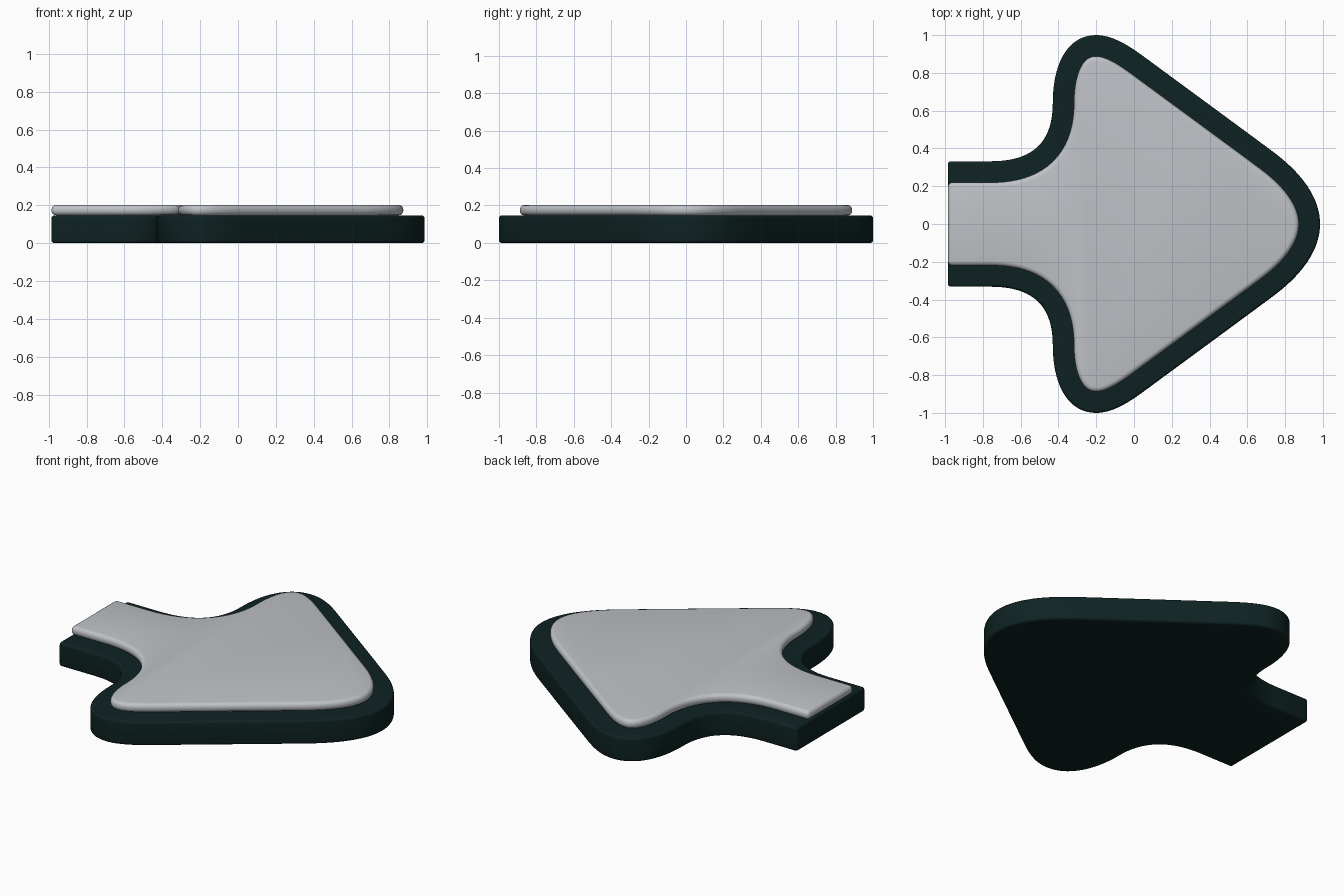
import bpy, bmesh, math
from mathutils import Vector
from mathutils.geometry import interpolate_bezier

if "Cube" in bpy.data.objects:
    bpy.data.objects.remove(bpy.data.objects["Cube"])


def material(name, rgb):
    m = bpy.data.materials.new(name)
    m.diffuse_color = (*rgb, 1)
    m.use_nodes = True
    m.node_tree.nodes["Principled BSDF"].inputs["Base Color"].default_value = m.diffuse_color
    return m


dark = material("dark teal", (0.0045, 0.016, 0.016))
grey = material("light grey", (0.52, 0.54, 0.57))

# Upper half of the arrow outline: start, handle, handle, end
TAIL = -0.985
CURVES = [
    ((-0.76, 0.332), (-0.55, 0.332), (-0.43, 0.42), (-0.43, 0.64)),
    ((-0.43, 0.64), (-0.43, 0.86), (-0.345, 1.0), (-0.2, 1.0)),
    ((-0.2, 1.0), (-0.11, 1.0), (-0.02, 0.94), (0.07, 0.873)),
    ((0.07, 0.873), (0.29, 0.711), (0.51, 0.55), (0.73, 0.387)),
    ((0.73, 0.387), (0.9, 0.262), (0.985, 0.13), (0.985, 0.0)),
]


def outline(inset):
    """Closed outline, moved inwards by inset along its normals."""
    pts = [Vector((TAIL, 0.332))]
    for c in CURVES:
        a, h1, h2, b = (Vector((*p, 0)) for p in c)
        seg = interpolate_bezier(a, h1, h2, b, 20)
        pts += [p.xy for p in (seg if len(pts) == 1 else seg[1:])]
    half = []
    for i, p in enumerate(pts):
        if i == 0:
            t = Vector((1, 0))
        elif i == len(pts) - 1:
            t = Vector((0, -1))
        else:
            t = (pts[i + 1] - pts[i - 1]).normalized()
        half.append(p + Vector((t.y, -t.x)) * inset)
    lower = [Vector((p.x, -p.y)) for p in reversed(half[:-1])]
    return half + lower


def slab(name, inset, z0, z1, bevel, mat):
    bm = bmesh.new()
    f = bm.faces.new([bm.verts.new((p.x, p.y, z0)) for p in outline(inset)])
    up = bmesh.ops.extrude_face_region(bm, geom=[f])["geom"]
    bmesh.ops.translate(bm, vec=(0, 0, z1 - z0),
                        verts=[v for v in up if isinstance(v, bmesh.types.BMVert)])
    if not f.is_valid or not any(x.normal.z < -0.9 or x.calc_center_median().z < z0 + 1e-5
                                 for x in bm.faces):
        bm.faces.new([v for v in bm.verts if v.co.z < z0 + 1e-5])
    bmesh.ops.recalc_face_normals(bm, faces=bm.faces)
    # round the rim edges and the square tail corners
    sharp = [e for e in bm.edges if len(e.link_faces) == 2
             and e.calc_face_angle() > math.radians(50)]
    bmesh.ops.bevel(bm, geom=sharp, offset=bevel, segments=4, profile=0.5,
                    affect='EDGES', clamp_overlap=False)
    me = bpy.data.meshes.new(name)
    bm.to_mesh(me)
    bm.free()
    me.materials.append(mat)
    ob = bpy.data.objects.new(name, me)
    bpy.context.collection.objects.link(ob)
    bpy.ops.object.select_all(action='DESELECT')
    ob.select_set(True)
    bpy.context.view_layer.objects.active = ob
    bpy.ops.object.shade_smooth_by_angle(angle=math.radians(30))


# Dark body and the raised light plate on top
slab("arrow_base", 0.0, 0.0, 0.147, 0.015, dark)
slab("arrow_top_plate", 0.112, 0.147, 0.202, 0.024, grey)
